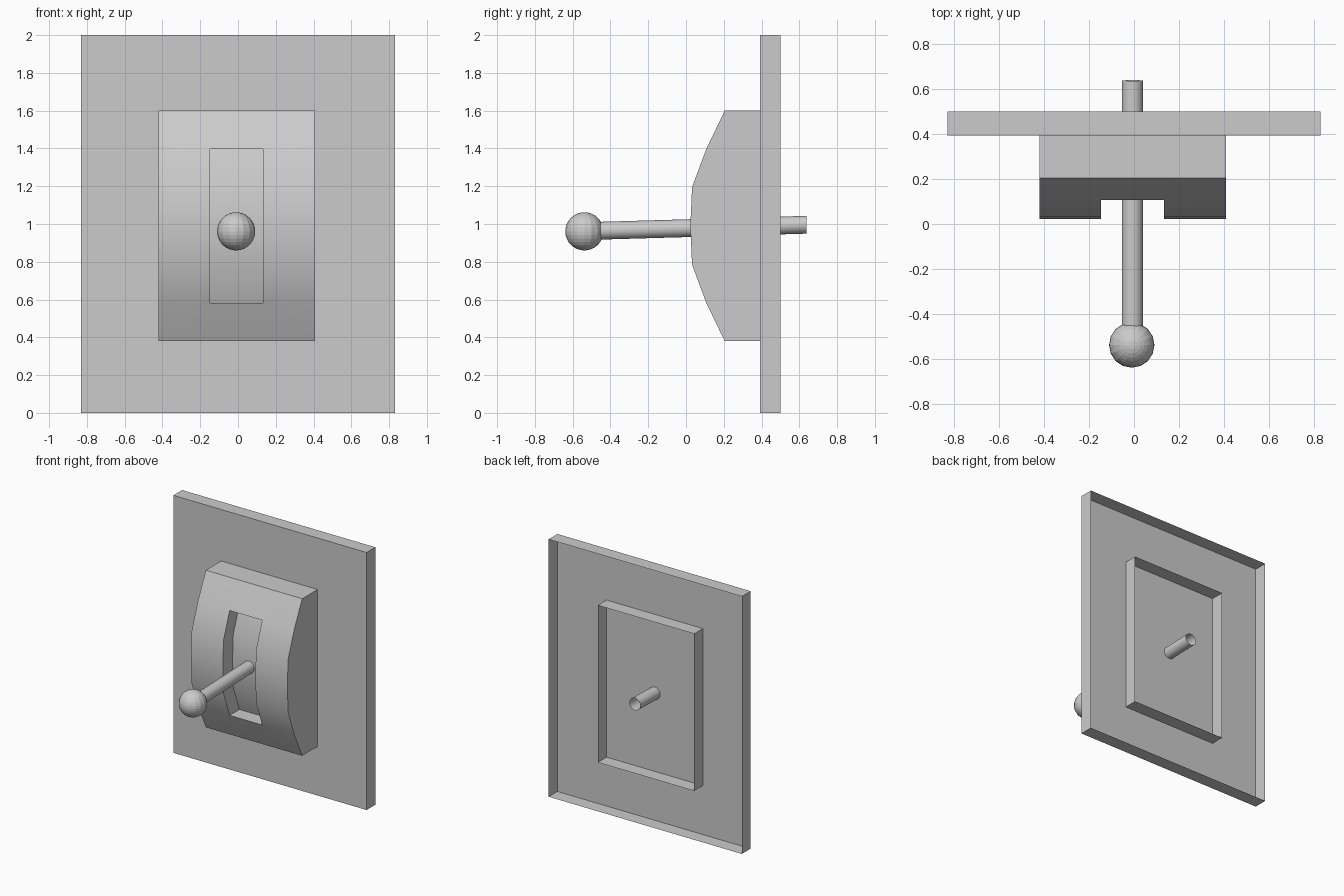
import bpy, bmesh
from mathutils import Vector

if "Cube" in bpy.data.objects:
    bpy.data.objects.remove(bpy.data.objects["Cube"])


def add_object(name, bm, smooth=True):
    mesh = bpy.data.meshes.new(name)
    bm.to_mesh(mesh)
    bm.free()
    obj = bpy.data.objects.new(name, mesh)
    bpy.context.collection.objects.link(obj)
    if smooth:
        bpy.ops.object.select_all(action='DESELECT')
        bpy.context.view_layer.objects.active = obj
        obj.select_set(True)
        bpy.ops.object.shade_smooth_by_angle()
    return obj


def face(bm, *points):
    bm.faces.new([bm.verts.new(p) for p in points])


FRONT, BACK = 0.393, 0.5

# Wall plate: shallow pan, open at the back
bm = bmesh.new()
bmesh.ops.create_cube(bm, size=1)
for v in bm.verts:
    v.co = (v.co.x * 1.66, (FRONT + BACK) / 2 + v.co.y * (BACK - FRONT), 1 + v.co.z * 2)
back = [f for f in bm.faces if f.normal.y > 0.9]
bmesh.ops.delete(bm, geom=back, context='FACES_ONLY')
add_object("wall_plate", bm, smooth=False)

# Curved housing with a recessed slot, running through the plate, open at the back
profile = [(0.205, 1.6), (0.107, 1.397), (0.032, 1.195), (0.023, 0.99),
           (0.032, 0.785), (0.107, 0.583), (0.205, 0.38)]
columns = [-0.42, -0.147, 0.133, 0.408]
depth = 0.12
bm = bmesh.new()
last = len(profile) - 1
for c, (xa, xb) in enumerate(zip(columns, columns[1:])):
    for i in range(last):
        (ya, za), (yb, zb) = profile[i], profile[i + 1]
        in_slot = c == 1 and 0 < i < last - 1
        d = depth if in_slot else 0
        face(bm, (xa, ya + d, za), (xa, yb + d, zb), (xb, yb + d, zb), (xb, ya + d, za))
        if in_slot:
            for x in (xa, xb):
                face(bm, (x, ya, za), (x, yb, zb), (x, yb + d, zb), (x, ya + d, za))
    for y, z in (profile[0], profile[-1]):
        face(bm, (xa, y, z), (xb, y, z), (xb, BACK, z), (xa, BACK, z))
for y, z in (profile[1], profile[-2]):
    face(bm, (columns[1], y, z), (columns[2], y, z),
         (columns[2], y + depth, z), (columns[1], y + depth, z))
for x in (columns[0], columns[-1]):
    face(bm, *[(x, y, z) for y, z in profile], (x, BACK, 0.38), (x, BACK, 1.6))
bmesh.ops.remove_doubles(bm, verts=bm.verts, dist=0.0005)
bmesh.ops.recalc_face_normals(bm, faces=bm.faces)
add_object("switch_housing", bm)

# Slightly tilted lever rod with open ends
start, end = Vector((-0.007, -0.54, 0.962)), Vector((-0.007, 0.638, 0.996))
axis = end - start
bm = bmesh.new()
bmesh.ops.create_cone(bm, cap_ends=False, segments=24, radius1=0.047,
                      radius2=0.047, depth=axis.length)
rot = axis.to_track_quat('Z', 'Y').to_matrix().to_4x4()
bmesh.ops.transform(bm, matrix=rot, verts=bm.verts)
bmesh.ops.translate(bm, vec=(start + end) / 2, verts=bm.verts)
add_object("lever_rod", bm)

# Ball knob
bm = bmesh.new()
bmesh.ops.create_uvsphere(bm, u_segments=16, v_segments=16, radius=0.101)
bmesh.ops.translate(bm, vec=(-0.01, -0.538, 0.961), verts=bm.verts)
add_object("lever_knob", bm, smooth=False)
